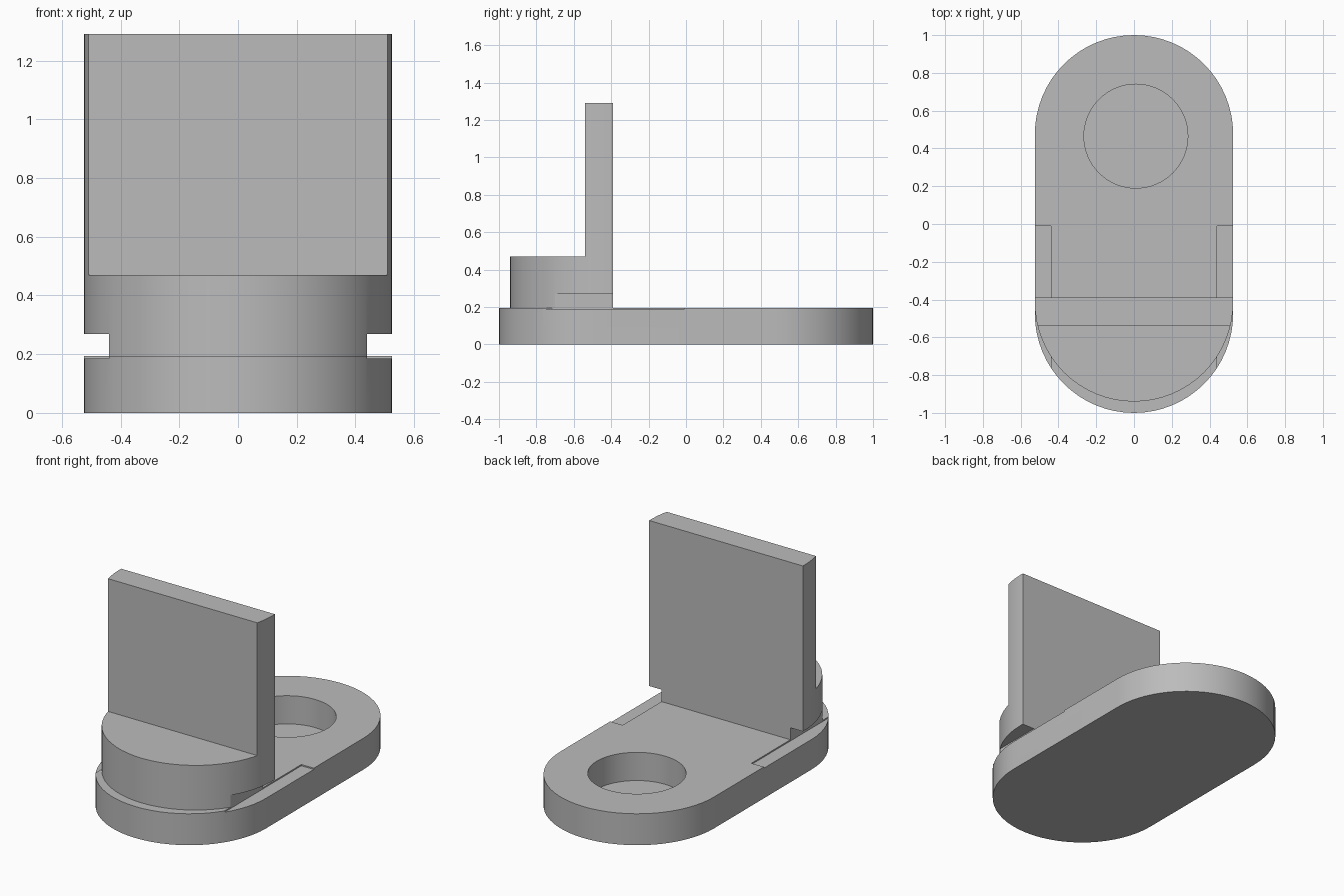
import bpy
import bmesh
from math import pi, sin, cos, radians

if "Cube" in bpy.data.objects:
    bpy.data.objects.remove(bpy.data.objects["Cube"], do_unlink=True)

HALF_W = 0.525      # half width of the whole part
BASE_TOP = 0.194

grey = bpy.data.materials.new("plain grey")
grey.use_nodes = True
COLOUR = (0.5, 0.5, 0.5, 1)
grey.diffuse_color = COLOUR
grey.node_tree.nodes["Principled BSDF"].inputs["Base Color"].default_value = COLOUR


def arc(cx, cy, r, start, end, steps=32):
    return [(cx + r * cos(start + (end - start) * i / steps),
             cy + r * sin(start + (end - start) * i / steps)) for i in range(steps + 1)]


def prism(name, outline, z0, z1):
    """Extrude a counter-clockwise outline from z0 to z1."""
    bm = bmesh.new()
    face = bm.faces.new([bm.verts.new((x, y, z0)) for x, y in outline])
    top = bmesh.ops.extrude_face_region(bm, geom=[face])["geom"]
    bmesh.ops.translate(bm, vec=(0, 0, z1 - z0),
                        verts=[v for v in top if isinstance(v, bmesh.types.BMVert)])
    bmesh.ops.recalc_face_normals(bm, faces=bm.faces)
    mesh = bpy.data.meshes.new(name)
    bm.to_mesh(mesh)
    bm.free()
    obj = bpy.data.objects.new(name, mesh)
    bpy.context.collection.objects.link(obj)
    mesh.materials.append(grey)
    return obj


def rect(x0, x1, y0, y1):
    return [(x0, y0), (x1, y0), (x1, y1), (x0, y1)]


def combine(target, other, operation):
    """Apply a boolean and remove the helper."""
    mod = target.modifiers.new(operation, 'BOOLEAN')
    mod.operation, mod.solver, mod.object = operation, 'EXACT', other
    bpy.ops.object.select_all(action='DESELECT')
    bpy.context.view_layer.objects.active = target
    target.select_set(True)
    bpy.ops.object.modifier_apply(modifier=mod.name)
    bpy.data.objects.remove(other, do_unlink=True)


# Rounded base plate with a blind round pocket
END = 1 - HALF_W
body = prism("base_with_upright",
             arc(0, END, HALF_W, 0, pi) + arc(0, -END, HALF_W, pi, 2 * pi), 0, BASE_TOP)
pocket = prism("pocket_cutter", arc(0.01, 0.465, 0.275, 0, 2 * pi, 64)[:-1], 0.02, 0.4)
combine(body, pocket, 'DIFFERENCE')

# Half-round step with a tall flat wall at its back
BACK = -0.39
upright = prism("upright",
                arc(0, -0.415, HALF_W, pi, 2 * pi) + [(HALF_W, BACK), (-HALF_W, BACK)],
                0.1, 1.29)
front_cut = prism("front_cutter", rect(-1, 1, -2, -0.54), 0.47, 2)
combine(upright, front_cut, 'DIFFERENCE')
combine(body, upright, 'UNION')

# Side slots under the step, sunk slightly into the base
for side in (-1, 1):
    x0, x1 = sorted((side * 0.44, side * 0.8))
    slot = prism("slot_cutter", rect(x0, x1, -0.9, -0.01), 0.186, 0.268)
    combine(body, slot, 'DIFFERENCE')

bpy.ops.object.select_all(action='DESELECT')
body.select_set(True)
bpy.context.view_layer.objects.active = body
bpy.ops.object.shade_smooth_by_angle(angle=radians(25))
